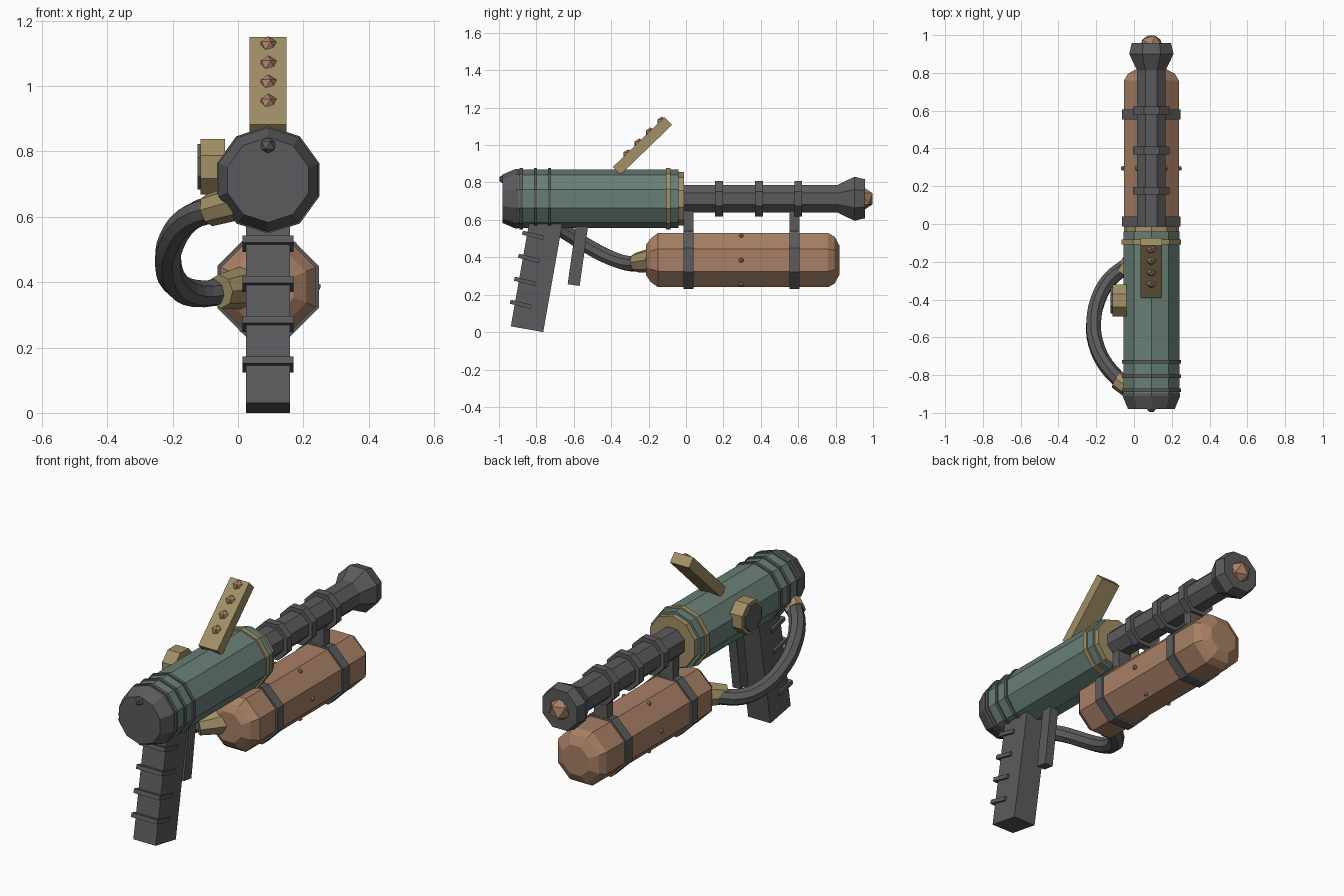
import bpy, bmesh, math
from mathutils import Vector, Matrix

if "Cube" in bpy.data.objects:
    bpy.data.objects.remove(bpy.data.objects["Cube"])

CX, BZ, TZ = 0.092, 0.713, 0.385      # shared x axis, barrel height, tank height


def material(name, rgb):
    m = bpy.data.materials.new(name)
    m.diffuse_color = (*rgb, 1)
    m.use_nodes = True
    m.node_tree.nodes["Principled BSDF"].inputs["Base Color"].default_value = m.diffuse_color
    return m


GREY = material("dark grey metal", (0.105, 0.105, 0.11))
GREEN = material("green metal", (0.14, 0.215, 0.18))
COPPER = material("copper", (0.39, 0.215, 0.13))
GOLD = material("brass", (0.36, 0.28, 0.135))


def finish(name, bm, mat, matrix=Matrix()):
    bmesh.ops.transform(bm, matrix=matrix, verts=bm.verts)
    bmesh.ops.recalc_face_normals(bm, faces=bm.faces)
    me = bpy.data.meshes.new(name)
    bm.to_mesh(me)
    bm.free()
    me.materials.append(mat)
    ob = bpy.data.objects.new(name, me)
    bpy.context.collection.objects.link(ob)
    return ob


def lathe(name, profile, n, mat, z, phase=0.0):
    """Revolve (y, radius) points about the y axis through (CX, z)."""
    bm = bmesh.new()
    rings = []
    for y, r in profile:
        rings.append([bm.verts.new((CX + r * math.sin(a), y, z + r * math.cos(a)))
                      for a in (phase + math.tau * i / n for i in range(n))])
    for a, b in zip(rings, rings[1:]):
        for i in range(n):
            j = (i + 1) % n
            bm.faces.new((a[i], a[j], b[j], b[i]))
    bm.faces.new(rings[0])
    bm.faces.new(rings[-1])
    return finish(name, bm, mat)


def band(name, y0, y1, r, n, mat, z, phase=0.0):
    return lathe(name, [(y0, r), (y1, r)], n, mat, z, phase)


def rod(name, p, q, r1, r2, n, mat, spin=0.0):
    p, q = Vector(p), Vector(q)
    bm = bmesh.new()
    bmesh.ops.create_cone(bm, cap_ends=True, segments=n, radius1=r1, radius2=r2,
                          depth=(q - p).length)
    m = (Matrix.Translation((p + q) / 2) @ (q - p).to_track_quat('Z', 'Y').to_matrix().to_4x4()
         @ Matrix.Rotation(spin, 4, 'Z'))
    return finish(name, bm, mat, m)


def box(name, size, mat, matrix):
    bm = bmesh.new()
    bmesh.ops.create_cube(bm, size=1, matrix=Matrix.Diagonal((*size, 1)))
    return finish(name, bm, mat, matrix)


def stud(name, pos, r, mat):
    bm = bmesh.new()
    bmesh.ops.create_icosphere(bm, subdivisions=1, radius=r)
    return finish(name, bm, mat, Matrix.Translation(pos))


OCT = math.pi / 8                     # phase giving octagons a flat top

# Receiver body, rear cap and bands
band("body", -0.91, -0.04, 0.156, 10, GREEN, BZ)
lathe("rear_cap", [(-0.98, 0.13), (-0.91, 0.16), (-0.895, 0.16)], 10, GREY, BZ)
stud("rear_bolt", (CX, -0.973, 0.818), 0.027, GREY)
for i, y in enumerate((-0.88, -0.805, -0.73)):
    band(f"body_band_{i}", y - 0.009, y + 0.009, 0.164, 10, GREY, BZ)
band("brass_band", -0.108, -0.083, 0.165, 10, GOLD, BZ)
band("front_collar", -0.045, -0.012, 0.142, 10, GOLD, BZ)

# Barrel with rings, flared muzzle and copper tip
band("barrel", -0.03, 0.83, 0.081, 8, GREY, BZ, OCT)
for i, y in enumerate((0.176, 0.39, 0.60)):
    band(f"barrel_ring_{i}", y - 0.021, y + 0.021, 0.104, 8, GREY, BZ, OCT)
lathe("muzzle", [(0.81, 0.08), (0.90, 0.127), (0.957, 0.113)], 8, GREY, BZ, OCT)
stud("muzzle_tip", (CX, 0.942, BZ), 0.066, COPPER)

# Tank with domed ends, straps, hanger posts and rivets
lathe("tank", [(-0.215, 0.085), (-0.19, 0.125), (-0.15, 0.157), (0.76, 0.157),
               (0.795, 0.135), (0.82, 0.085)], 8, COPPER, TZ, OCT)
for i, y in enumerate((0.013, 0.58)):
    band(f"tank_strap_{i}", y - 0.027, y + 0.027, 0.168, 8, GREY, TZ, OCT)
    box(f"hanger_post_{i}", (0.08, 0.052, 0.16), GREY, Matrix.Translation((CX, y, 0.59)))
for i in range(6):
    a = math.tau * i / 6
    stud(f"tank_rivet_{i}", (CX + 0.149 * math.cos(a), 0.295, TZ + 0.149 * math.sin(a)),
         0.014, GOLD)

# Tilted grip with finger ribs, and trigger
grip = Matrix.Translation((CX, -0.85, 0.0155)) @ Matrix.Rotation(math.radians(-10), 4, 'X')
box("grip", (0.135, 0.176, 0.62), GREY, grip @ Matrix.Translation((0, 0, 0.31)))
for i in range(4):
    box(f"grip_rib_{i}", (0.157, 0.115, 0.022), GREY,
        grip @ Matrix.Translation((0, -0.056, 0.125 * (i + 1)))
        @ Matrix.Rotation(math.radians(-4), 4, 'X'))
box("trigger", (0.05, 0.065, 0.34), GREY,
    Matrix.Translation((CX, -0.577, 0.42)) @ Matrix.Rotation(math.radians(-8), 4, 'X'))

# Raised lever with a row of studs
lever = Matrix.Translation((CX, -0.233, 0.995)) @ Matrix.Rotation(math.radians(44), 4, 'X')
box("lever", (0.114, 0.385, 0.058), GOLD, lever)
for i in range(4):
    stud(f"lever_stud_{i}", lever @ Vector((0, 0.164 - 0.084 * i, 0.02)), 0.029, COPPER)

# Side dial
rod("dial", (-0.04, -0.405, 0.753), (-0.115, -0.405, 0.753), 0.092, 0.092, 8, GOLD, OCT)
rod("dial_face", (-0.10, -0.405, 0.753), (-0.124, -0.405, 0.753), 0.075, 0.075, 8, GREY, OCT)

# Hose looping from the rear of the body to the tank, with brass fittings
path = [(-0.05, -0.855, 0.632), (-0.15, -0.745, 0.595), (-0.203, -0.63, 0.525),
        (-0.214, -0.53, 0.462), (-0.19, -0.40, 0.395), (-0.13, -0.295, 0.365),
        (-0.03, -0.215, 0.373)]
cu = bpy.data.curves.new("hose", 'CURVE')
cu.dimensions = '3D'
cu.bevel_depth = 0.042
cu.bevel_resolution = 2
cu.use_fill_caps = True
sp = cu.splines.new('BEZIER')
sp.resolution_u = 3
sp.use_smooth = False
sp.bezier_points.add(len(path) - 1)
for bp, co in zip(sp.bezier_points, path):
    bp.co = co
    bp.handle_left_type = bp.handle_right_type = 'AUTO'
cu.materials.append(GREY)
hose = bpy.data.objects.new("hose", cu)
bpy.context.collection.objects.link(hose)
bpy.context.view_layer.objects.active = hose
hose.select_set(True)
bpy.ops.object.convert(target='MESH')
for p in bpy.context.object.data.polygons:
    p.use_smooth = False
rod("hose_fitting_rear", (0.0, -0.885, 0.645), (-0.088, -0.825, 0.62), 0.055, 0.05, 8, GOLD)
rod("hose_fitting_tank", (-0.055, -0.265, 0.372), (0.03, -0.17, 0.385), 0.052, 0.07, 8, GOLD)
